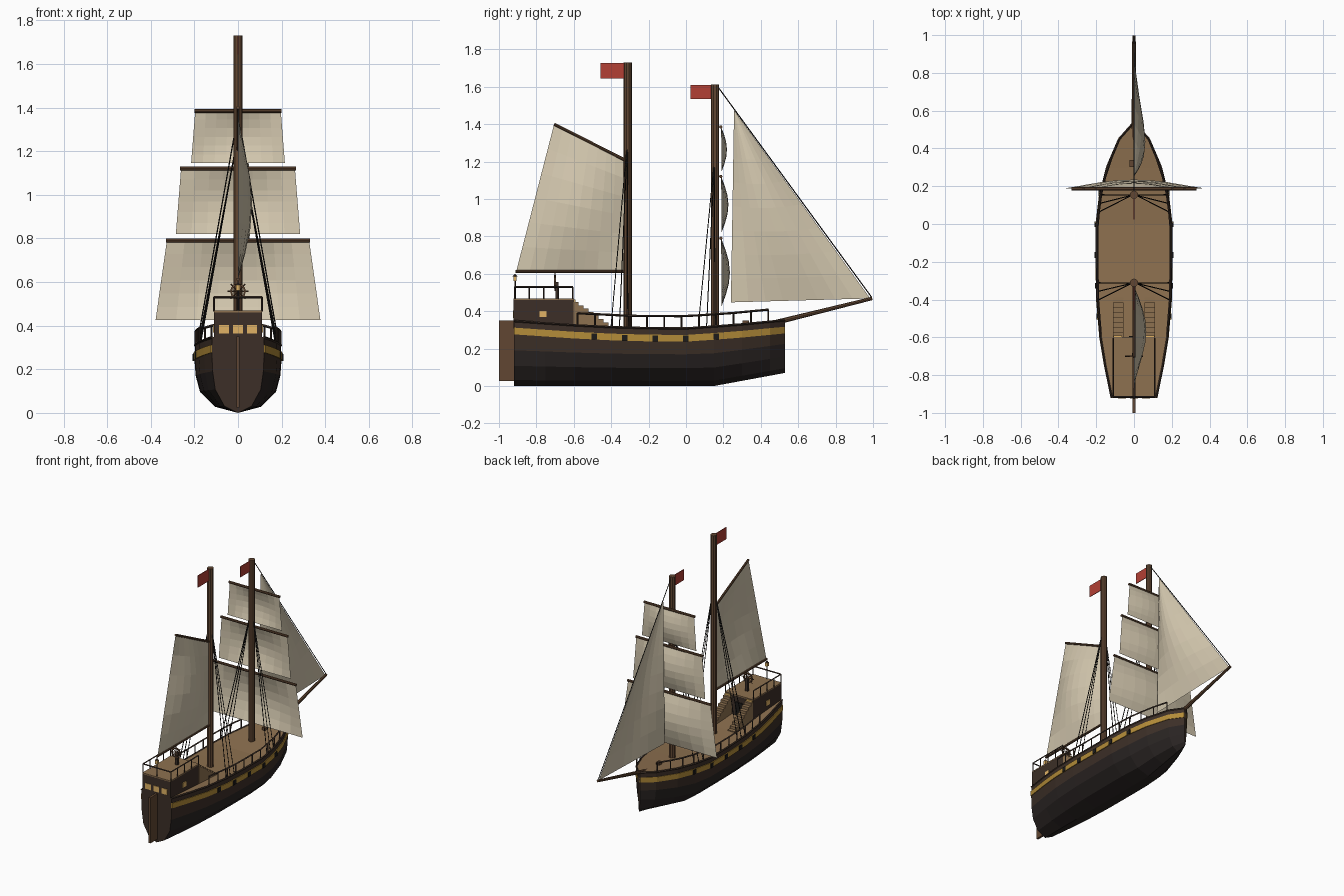
import bpy, bmesh, math
from mathutils import Vector

if "Cube" in bpy.data.objects:
    bpy.data.objects.remove(bpy.data.objects["Cube"])


def mat(name, r, g, b):
    m = bpy.data.materials.new(name)
    m.diffuse_color = (r, g, b, 1)
    m.use_nodes = True
    m.node_tree.nodes["Principled BSDF"].inputs["Base Color"].default_value = m.diffuse_color
    return m


HULL = mat("dark_wood", 0.045, 0.028, 0.020)
KEEL = mat("tarred_wood", 0.022, 0.017, 0.016)
DECK = mat("deck_wood", 0.27, 0.165, 0.08)
MAST = mat("mast_wood", 0.12, 0.062, 0.032)
SAIL = mat("canvas", 0.66, 0.58, 0.43)
GOLD = mat("gold_paint", 0.45, 0.26, 0.04)
GLASS = mat("lit_window", 0.75, 0.45, 0.13)
ROPE = mat("rope", 0.012, 0.011, 0.01)
RED = mat("red_cloth", 0.45, 0.05, 0.035)


def make(name, bm, *mats):
    me = bpy.data.meshes.new(name)
    bm.to_mesh(me)
    bm.free()
    for m in mats:
        me.materials.append(m)
    ob = bpy.data.objects.new(name, me)
    bpy.context.collection.objects.link(ob)
    return ob


def box(name, c, s, m):
    bm = bmesh.new()
    bmesh.ops.create_cube(bm, size=1)
    for v in bm.verts:
        v.co = Vector([v.co[i] * s[i] + c[i] for i in range(3)])
    return make(name, bm, m)


def rod(name, a, b, r, m, sides=8, r2=None):
    a, b = Vector(a), Vector(b)
    d = b - a
    bm = bmesh.new()
    bmesh.ops.create_cone(bm, cap_ends=True, segments=sides, radius1=r,
                          radius2=r if r2 is None else r2, depth=d.length)
    q = d.to_track_quat('Z', 'Y')
    for v in bm.verts:
        v.co = q @ v.co + (a + b) / 2
    return make(name, bm, m)


def interp(pts, y):
    for (a, p), (b, q) in zip(pts, pts[1:]):
        if y <= b:
            return p + (q - p) * max(0, (y - a) / (b - a))
    return pts[-1][1]


# Hull lines: half width, sheer height and keel height along y
WIDTH = [(-.92, .12), (-.75, .155), (-.6, .18), (-.4, .197), (-.2, .2), (0, .2), (.15, .182),
         (.3, .145), (.45, .08), (.53, .008)]
SHEER = [(-.92, .347), (-.6, .325), (-.3, .31), (0, .308), (.25, .325), (.53, .352)]
KEELZ = [(-.92, 0), (.15, 0), (.53, .07)]
SECTION = [(0, 0), (.52, .09), (.87, .31), (.97, .55), (1, .8), (.985, 1)]
STATIONS = [y for y, w in WIDTH]


def sheer(y):
    return interp(SHEER, y)


def width(y):
    return interp(WIDTH, y)


# Hull shell with deck on top
bm = bmesh.new()
rings = []
for y, w in WIDTH:
    k = interp(KEELZ, y)
    h = sheer(y) - k
    half = [(f * w, k + g * h) for f, g in SECTION]
    rings.append([bm.verts.new((x, y, z)) for x, z in
                  [(-x, z) for x, z in half[:0:-1]] + half])
n = len(rings[0])
for a, b in zip(rings, rings[1:]):
    for i in range(n):
        j = (i + 1) % n
        f = bm.faces.new((a[i], a[j], b[j], b[i]))
        f.material_index = 2 if j == 0 else int(3 <= i <= 6 or i in (2, 7))
bm.faces.new(rings[0])
bm.faces.new(rings[-1])
bmesh.ops.recalc_face_normals(bm, faces=bm.faces[:])
make("hull", bm, HULL, KEEL, DECK)

# Gold stripe, gunwale and gun ports on both sides
for s, side in ((1, "right"), (-1, "left")):
    bm = bmesh.new()
    prev = None
    for y in STATIONS:
        w = width(y) + .004
        z = sheer(y) - .053
        cur = [bm.verts.new((s * (w - dx), y, z + dz))
               for dx, dz in ((0, -.018), (0, .018), (.008, .018), (.008, -.018))]
        if prev:
            for i in range(4):
                bm.faces.new((prev[i], prev[(i + 1) % 4], cur[(i + 1) % 4], cur[i]))
        else:
            bm.faces.new(cur)
        prev = cur
    bm.faces.new(prev)
    bmesh.ops.recalc_face_normals(bm, faces=bm.faces[:])
    make("gold_stripe_" + side, bm, GOLD)
    for a, b in zip(STATIONS, STATIONS[1:]):
        rod("gunwale_" + side, (s * width(a) * .985, a, sheer(a)),
            (s * width(b) * .985, b, sheer(b)), .006, HULL, 4)
    for i in range(5):
        y = -.49 + .163 * i
        box("gun_port_" + side, (s * (width(y) + .001), y, sheer(y) - .054), (.014, .03, .032), ROPE)

    # Deck railing
    N = 11
    ys = [-.58 + i * 1.02 / N for i in range(N + 1)]
    tops = [Vector((s * width(y) * .97, y, sheer(y) + .065)) for y in ys]
    for t in tops:
        rod("rail_post_" + side, t - Vector((0, 0, .067)), t, .005, HULL, 4)
    for a, b in zip(tops, tops[1:]):
        rod("hand_rail_" + side, a, b, .006, HULL, 4)

    # Stairs to the upper deck
    for i in range(8):
        top = .45 - i * .0185
        box("stair_" + side, (s * .083, -.587 + i * .0265, (top + .3) / 2),
            (.055, .0265, top - .3), DECK)
    # Cabin side window and forward window
    box("side_window_" + side, (s * .111, -.765, .385), (.008, .038, .034), GLASS)
    box("forward_window_" + side, (s * .085, -.596, .447), (.045, .012, .03), GLASS)

# Stern cabin, upper deck, door, stern windows, rudder
box("stern_cabin", (0, -.76, .385), (.22, .322, .155), HULL)
box("upper_deck", (0, -.76, .465), (.222, .324, .008), DECK)
box("cabin_door", (0, -.598, .365), (.055, .01, .11), ROPE)
for x in (-.064, 0, .064):
    box("stern_window", (x, -.921, .383), (.044, .008, .04), GLASS)
box("rudder", (0, -.96, .188), (.016, .08, .325), MAST)

# Upper deck railing
corners = [(.11, -.605), (.11, -.915), (-.11, -.915), (-.11, -.605)]
for (x0, y0), (x1, y1) in zip(corners, corners[1:]):
    rod("upper_rail", (x0, y0, .53), (x1, y1, .53), .005, HULL, 4)
    for i in range(5):
        t = i / 4
        x, y = x0 + (x1 - x0) * t, y0 + (y1 - y0) * t
        if x0 == x1 or i == 2:
            rod("upper_rail_post", (x, y, .465), (x, y, .53), .004, HULL, 4)

# Steering wheel and stern lantern
bm = bmesh.new()
ring = []
for i in range(12):
    a = i * math.tau / 12
    ring.append([bm.verts.new((r * math.cos(a), -.70 + dy, .557 + r * math.sin(a)))
                 for r, dy in ((.028, -.005), (.036, -.005), (.036, .005), (.028, .005))])
for i in range(12):
    for j in range(4):
        k = (j + 1) % 4
        p, q = ring[i], ring[(i + 1) % 12]
        bm.faces.new((p[j], p[k], q[k], q[j]))
bmesh.ops.recalc_face_normals(bm, faces=bm.faces[:])
make("wheel_rim", bm, MAST)
for i in range(4):
    d = Vector((math.cos(i * math.pi / 4), 0, math.sin(i * math.pi / 4))) * .048
    c = Vector((0, -.70, .557))
    rod("wheel_spoke", c - d, c + d, .003, MAST, 4)
box("wheel_stand", (0, -.69, .512), (.02, .016, .09), HULL)
rod("lantern_post", (0, -.914, .465), (0, -.914, .56), .004, HULL, 4)
box("lantern", (0, -.914, .573), (.018, .018, .026), GLASS)
rod("lantern_cap", (0, -.914, .586), (0, -.914, .598), .013, HULL, 4, .002)

# Masts, flags and shrouds
for name, y, top, hang, flag in (("main", -.311, 1.73, 1.3, (.125, .085)),
                                 ("fore", .155, 1.612, 1.21, (.112, .077))):
    rod(name + "_mast", (0, y, .28), (0, y, top), .022, MAST, 10)
    box(name + "_flag", (0, y - .02 - flag[0] / 2, top - flag[1] / 2 - .002),
        (.004, flag[0], flag[1]), RED)
    for s in (1, -1):
        for dy in (0, -.045, -.09):
            yb = y + dy
            rod(name + "_shroud", (s * .012, y - .003, hang),
                (s * width(yb) * .95, yb, sheer(yb)), .0028, ROPE, 4)

# Bowsprit, forestay, windlass block
rod("bowsprit", (0, .42, .325), (0, .996, .468), .014, MAST, 8, .009)
rod("forestay", (0, .17, 1.6), (0, .992, .475), .003, ROPE, 4)
box("bow_block", (-.01, .32, .335), (.025, .035, .03), MAST)


def sail(name, c, bulge, nu=8, nv=6):
    # c = top start, top end, bottom start, bottom end
    c = [Vector(p) for p in c]
    bulge = Vector(bulge)
    bm = bmesh.new()
    g = []
    for j in range(nv + 1):
        v = j / nv
        g.append([])
        for i in range(nu + 1):
            u = i / nu
            p = c[0].lerp(c[1], u).lerp(c[2].lerp(c[3], u), v)
            g[-1].append(bm.verts.new(p + bulge * math.sin(math.pi * u) * math.sin(math.pi * v)))
    for j in range(nv):
        for i in range(nu):
            bm.faces.new((g[j][i], g[j][i + 1], g[j + 1][i + 1], g[j + 1][i]))
    bmesh.ops.remove_doubles(bm, verts=bm.verts[:], dist=1e-5)
    make(name, bm, SAIL)


# Square sails on the fore mast
for name, z0, w0, z1, w1, b in (("top", 1.385, .2, 1.145, .215, .03),
                                ("middle", 1.12, .265, .82, .285, .038),
                                ("lower", .79, .33, .425, .378, .046)):
    rod(name + "_yard", (-w0, .186, z0), (w0, .186, z0), .009, MAST)
    sail(name + "_square_sail", ((-w0 + .004, .188, z0), (w0 - .004, .188, z0),
                                 (-w1, .19, z1), (w1, .19, z1)), (0, b, 0))

# Gaff sail with its spars
rod("gaff", (0, -.32, 1.205), (0, -.705, 1.4), .008, MAST)
rod("boom", (0, -.32, .612), (0, -.912, .612), .008, MAST)
sail("gaff_sail", ((0, -.705, 1.4), (0, -.33, 1.21), (0, -.908, .612), (0, -.33, .612)), (.065, 0, 0))

# Jib
sail("jib", ((0, .257, 1.475), (0, .257, 1.475), (0, .24, .447), (0, .985, .468)), (.06, 0, -.015), 8, 8)
